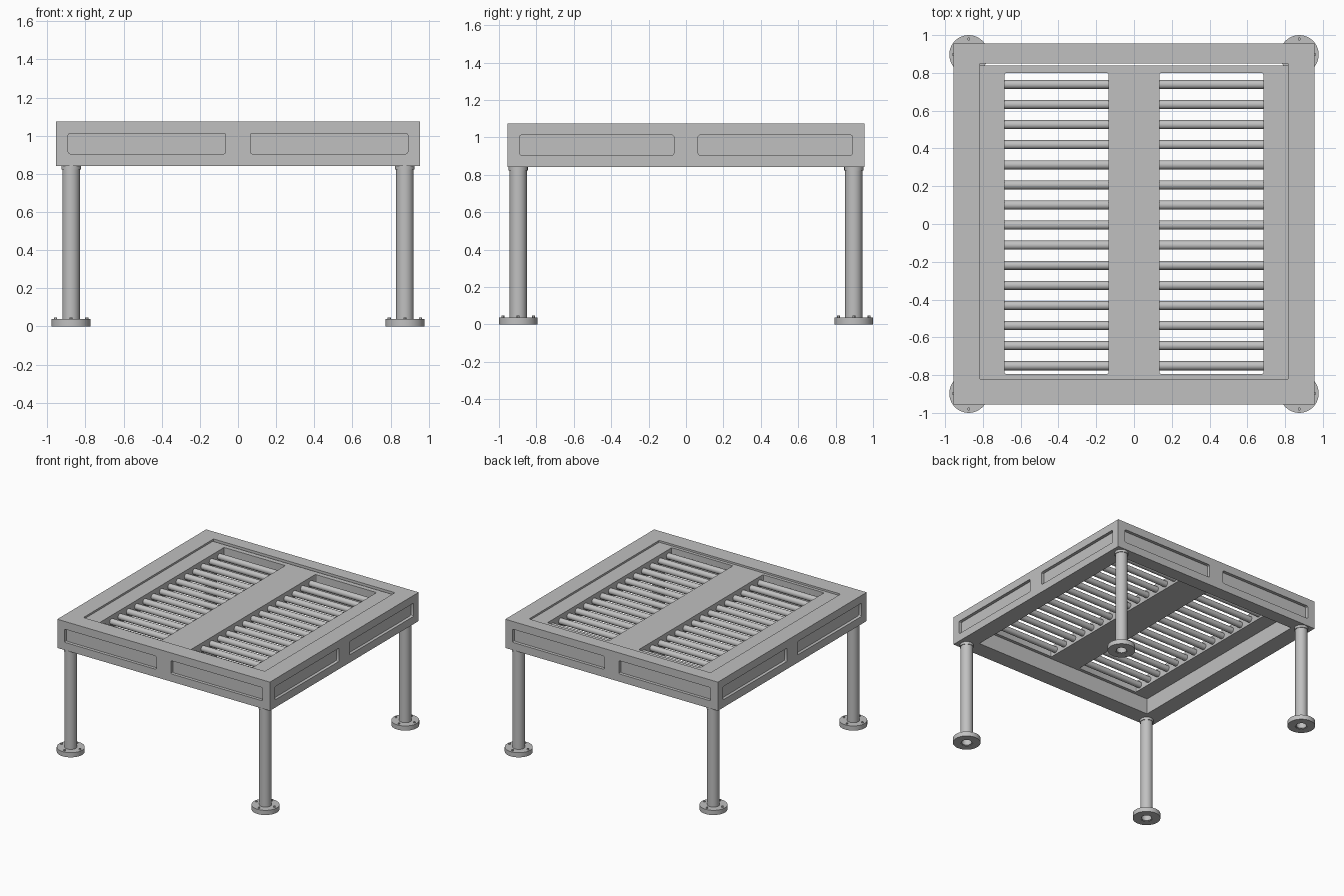
import bpy, bmesh, math
from mathutils import Vector, Matrix

cube = bpy.data.objects.get("Cube")
if cube:
    bpy.data.objects.remove(cube, do_unlink=True)

grey = bpy.data.materials.new("grey_metal")
grey.use_nodes = True
grey.diffuse_color = (0.53, 0.53, 0.53, 1)
grey.node_tree.nodes["Principled BSDF"].inputs["Base Color"].default_value = grey.diffuse_color


def finish(name, bm):
    bmesh.ops.recalc_face_normals(bm, faces=bm.faces)
    mesh = bpy.data.meshes.new(name)
    bm.to_mesh(mesh)
    bm.free()
    mesh.materials.append(grey)
    obj = bpy.data.objects.new(name, mesh)
    bpy.context.collection.objects.link(obj)
    return obj


def box(name, low, high, round_axis=None):
    """Box between two corners; edges along round_axis may be rounded."""
    bm = bmesh.new()
    bmesh.ops.create_cube(bm, size=1)
    low, high = Vector(low), Vector(high)
    for v in bm.verts:
        v.co = Vector(l + (h - l) * (c + 0.5) for l, h, c in zip(low, high, v.co))
    if round_axis is not None:
        edges = [e for e in bm.edges
                 if abs((e.verts[0].co - e.verts[1].co).normalized()[round_axis]) > 0.9]
        bmesh.ops.bevel(bm, geom=edges, offset=0.01, segments=3, profile=0.5, affect='EDGES')
    return finish(name, bm)


def cut(target, cutters):
    for c in cutters:
        mod = target.modifiers.new("cut", 'BOOLEAN')
        mod.operation = 'DIFFERENCE'
        mod.solver = 'EXACT'
        mod.object = c
    graph = bpy.context.evaluated_depsgraph_get()
    mesh = bpy.data.meshes.new_from_object(target.evaluated_get(graph))
    target.modifiers.clear()
    target.data = mesh
    for c in cutters:
        bpy.data.objects.remove(c, do_unlink=True)


def ring(name, profile, location, steps=40):
    """Revolve a closed radius/height profile around z."""
    bm = bmesh.new()
    verts = [bm.verts.new((r, 0, z)) for r, z in profile]
    edges = [bm.edges.new((verts[i - 1], verts[i])) for i in range(len(verts))]
    bmesh.ops.spin(bm, geom=verts + edges, cent=(0, 0, 0), axis=(0, 0, 1),
                   angle=math.tau, steps=steps, use_merge=True)
    bmesh.ops.remove_doubles(bm, verts=bm.verts, dist=1e-5)
    bmesh.ops.translate(bm, verts=bm.verts, vec=location)
    return finish(name, bm)


def rod(name, radius, length, location, axis='Z', segments=24):
    bm = bmesh.new()
    turn = Matrix.Rotation(math.pi / 2, 4, 'Y') if axis == 'X' else Matrix()
    bmesh.ops.create_cone(bm, cap_ends=True, segments=segments, radius1=radius,
                          radius2=radius, depth=length,
                          matrix=Matrix.Translation(location) @ turn)
    return finish(name, bm)


# Outer frame with a central opening and two shallow panels per side
HALF, BOTTOM, TOP = 0.955, 0.842, 1.075
DEPTH = 0.025
frame = box("outer_frame", (-HALF, -HALF, BOTTOM), (HALF, HALF, TOP))
cutters = [box("opening_cutter", (-0.815, -0.82, 0.7), (0.815, 0.85, 1.2))]
for side in (-1, 1):
    near, far = sorted((side * (HALF - DEPTH), side * (HALF + 0.1)))
    for a, b in ((-0.89, -0.065), (0.065, 0.89)):
        cutters.append(box("panel_cutter", (a, near, 0.905), (b, far, 1.012), 1))
        cutters.append(box("panel_cutter", (near, a, 0.905), (far, b, 1.012), 0))
cut(frame, cutters)

# Recessed inner panel with two long openings, leaving a wide middle beam
panel = box("inner_panel", (-0.815, -0.82, 0.97), (0.815, 0.84, 1.06))
cut(panel, [box("slot_cutter", (a, -0.795, 0.9), (b, 0.8, 1.2), 2)
            for a, b in ((-0.685, -0.135), (0.135, 0.685))])

# Round slats across both openings
for i in range(15):
    y = 0.739 - i * 0.1064
    for side in (-1, 1):
        rod("slat", 0.024, 0.57, (side * 0.41, y, 1.01), 'X')

# Hollow legs with collars, ring feet and bolts
for sx in (-1, 1):
    for sy in (-1, 1):
        base = Vector((sx * 0.875, sy * 0.897, 0))
        ring("leg", [(0.038, 0.003), (0.046, 0.003), (0.046, BOTTOM), (0.038, BOTTOM)], base)
        ring("leg_collar", [(0.044, 0.822), (0.051, 0.822), (0.051, BOTTOM), (0.044, BOTTOM)], base)
        ring("foot", [(0.046, 0), (0.103, 0), (0.103, 0.038), (0.046, 0.038)], base)
        for k in range(4):
            a = k * math.pi / 2
            spot = base + Vector((math.cos(a), math.sin(a), 0)) * 0.082
            rod("foot_bolt", 0.008, 0.02, spot + Vector((0, 0, 0.038)), segments=12)

# Smooth the round parts, keep hard edges
bpy.ops.object.select_all(action='DESELECT')
for obj in bpy.context.scene.objects:
    if obj.type == 'MESH' and grey.name in obj.data.materials:
        obj.select_set(True)
        bpy.context.view_layer.objects.active = obj
bpy.ops.object.shade_smooth_by_angle(angle=math.radians(30))
